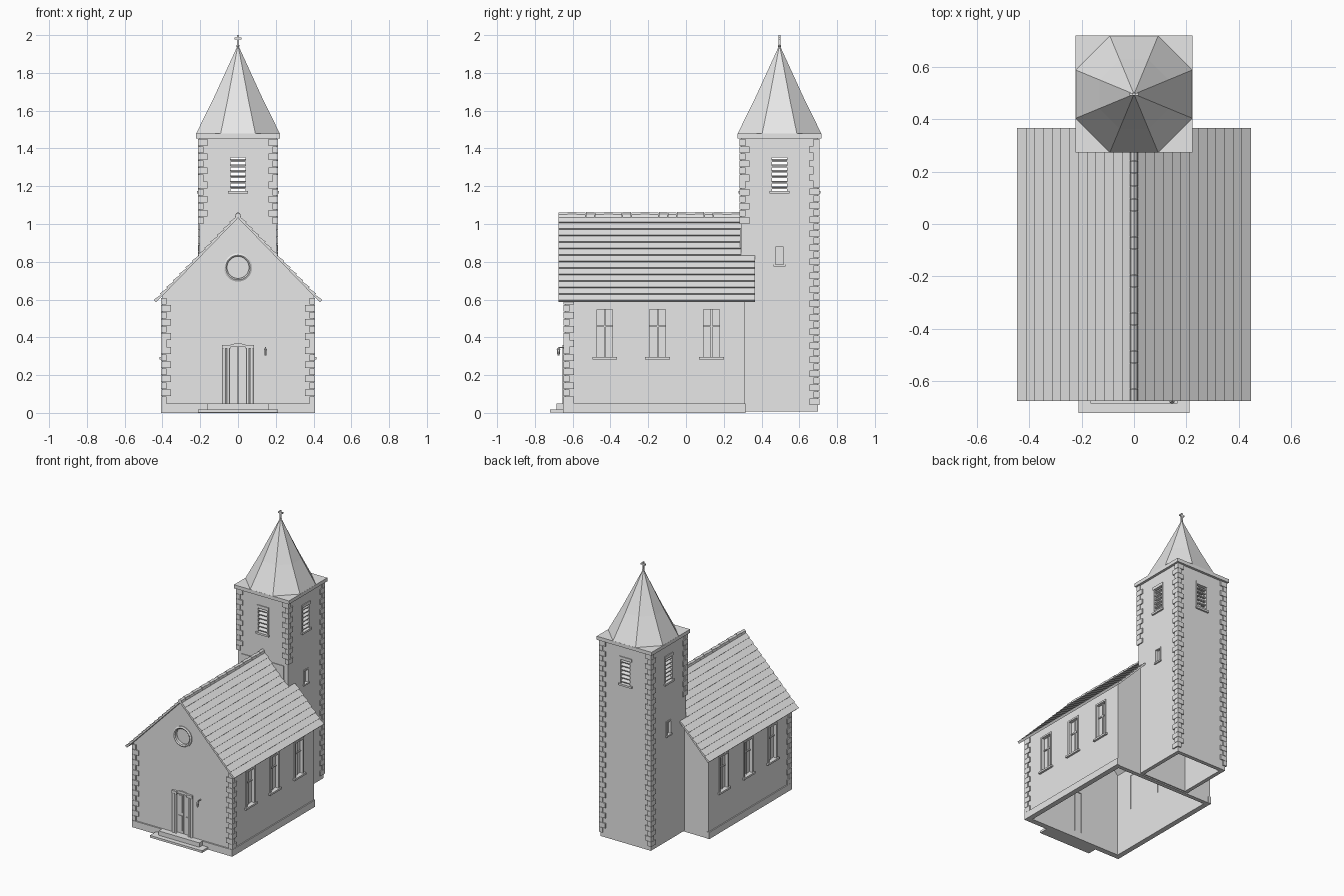
import bpy, bmesh, math
from mathutils import Matrix, Vector

if "Cube" in bpy.data.objects:
    bpy.data.objects.remove(bpy.data.objects["Cube"])

stone = bpy.data.materials.new("plain_grey")
stone.diffuse_color = (0.8, 0.8, 0.8, 1)
stone.use_nodes = True
stone.node_tree.nodes["Principled BSDF"].inputs["Base Color"].default_value = stone.diffuse_color

TY = 0.495           # tower centre along y
TH = 0.205           # tower half width
SL = 1.03            # roof slope
FRONT, BACK = -0.64, 0.31


def finish(name, bm):
    bmesh.ops.recalc_face_normals(bm, faces=bm.faces)
    me = bpy.data.meshes.new(name)
    bm.to_mesh(me)
    bm.free()
    me.materials.append(stone)
    ob = bpy.data.objects.new(name, me)
    bpy.context.scene.collection.objects.link(ob)
    return ob


def box(bm, x0, x1, y0, y1, z0, z1, m=Matrix()):
    size = Matrix.Diagonal((x1 - x0, y1 - y0, z1 - z0, 1))
    mid = Matrix.Translation(((x0 + x1) / 2, (y0 + y1) / 2, (z0 + z1) / 2))
    bmesh.ops.create_cube(bm, size=1, matrix=m @ mid @ size)


def prism(bm, pts, y0, y1):
    """Extrude an (x, z) profile along y."""
    a = [bm.verts.new((x, y0, z)) for x, z in pts]
    b = [bm.verts.new((x, y1, z)) for x, z in pts]
    bm.faces.new(a)
    bm.faces.new(b[::-1])
    for i in range(len(pts)):
        j = (i + 1) % len(pts)
        bm.faces.new((a[i], a[j], b[j], b[i]))


def cylinder(bm, r, depth, loc, n=12, axis='Z'):
    rot = Matrix.Rotation(math.pi / 2, 4, 'X') if axis == 'Y' else Matrix()
    bmesh.ops.create_cone(bm, cap_ends=True, segments=n, radius1=r, radius2=r,
                          depth=depth, matrix=Matrix.Translation(loc) @ rot)


def cut(ob, bm):
    """Subtract a helper mesh and bake the result."""
    helper = finish("cutter", bm)
    helper.hide_render = True
    mod = ob.modifiers.new("cut", 'BOOLEAN')
    mod.operation, mod.solver, mod.object = 'DIFFERENCE', 'EXACT', helper
    dg = bpy.context.evaluated_depsgraph_get()
    ob_mesh = bpy.data.meshes.new_from_object(ob.evaluated_get(dg))
    ob.modifiers.clear()
    ob.data = ob_mesh
    bpy.data.objects.remove(helper)


def house(w, top):
    e = top - SL * w
    return [(-w, 0), (w, 0), (w, e), (0, top), (-w, e)]


# Hollow nave, open below, with window and door openings
bm = bmesh.new()
prism(bm, house(0.40, 1.032), FRONT, BACK)
nave = finish("nave_walls", bm)
bm = bmesh.new()
inner = [(x, z if z else -0.1) for x, z in house(0.37, 0.99)]
prism(bm, inner, FRONT + 0.03, BACK - 0.03)
cut(nave, bm)
WIN = (-0.43, -0.15, 0.135)
bm = bmesh.new()
for y in WIN:
    box(bm, -0.5, 0.5, y - 0.045, y + 0.045, 0.295, 0.55)
cylinder(bm, 0.06, 0.1, (0, FRONT, 0.77), 32, 'Y')
box(bm, -0.055, 0.055, -0.7, -0.6, 0.05, 0.355)
cut(nave, bm)

# Plinth band around the nave foot
bm = bmesh.new()
for s in (-1, 1):
    a, b = sorted((s * 0.385, s * 0.408))
    box(bm, a, b, FRONT - 0.01, BACK + 0.004, 0, 0.05)
box(bm, -0.39, 0.39, FRONT - 0.01, FRONT + 0.02, 0, 0.05)
finish("plinth", bm)

# Nave side windows: surround, glazing bars, pane and sill
bm, pane, sill = bmesh.new(), bmesh.new(), bmesh.new()
for turn in (0, math.pi):
    for y in WIN:
        y = y if turn == 0 else -y
        m = Matrix.Rotation(turn, 4, 'Z')
        for e in (-1, 1):
            c = y + e * 0.048
            box(bm, 0.385, 0.406, c - 0.006, c + 0.006, 0.295, 0.56, m)
        box(bm, 0.385, 0.406, y - 0.054, y + 0.054, 0.548, 0.56, m)
        box(bm, 0.376, 0.388, y - 0.004, y + 0.004, 0.295, 0.55, m)
        box(bm, 0.376, 0.388, y - 0.045, y + 0.045, 0.455, 0.463, m)
        box(pane, 0.373, 0.38, y - 0.045, y + 0.045, 0.295, 0.55, m)
        box(sill, 0.38, 0.415, y - 0.066, y + 0.066, 0.283, 0.296, m)
finish("nave_window_frames", bm)
finish("nave_window_panes", pane)
finish("nave_window_sills", sill)

# Round gable window
bm = bmesh.new()
bmesh.ops.create_circle(bm, segments=32, radius=1)
ring = [v.co.copy() for v in bm.verts]
bm.clear()
prof = [(0.058, 0.02), (0.058, -0.006), (0.065, -0.012), (0.075, -0.006), (0.075, 0.005)]
loops = [[bm.verts.new((c.x * r, FRONT + d, 0.77 + c.y * r)) for c in ring] for r, d in prof]
for k in range(len(prof)):
    la, lb = loops[k], loops[(k + 1) % len(prof)]
    for i in range(32):
        j = (i + 1) % 32
        bm.faces.new((la[i], la[j], lb[j], lb[i]))
finish("round_window_frame", bm)
bm = bmesh.new()
cylinder(bm, 0.06, 0.006, (0, FRONT + 0.018, 0.77), 32, 'Y')
finish("round_window_pane", bm)

# Double door with jamb columns
bm = bmesh.new()
for s in (-1, 1):
    a, b = sorted((s * 0.002, s * 0.055))
    box(bm, a, b, FRONT + 0.012, FRONT + 0.024, 0.05, 0.355)
    c = s * 0.028
    for z0, z1 in ((0.07, 0.18), (0.2, 0.33)):
        box(bm, c - 0.015, c + 0.015, FRONT + 0.007, FRONT + 0.015, z0, z1)
finish("door_leaves", bm)
bm = bmesh.new()
for s in (-1, 1):
    for x, r in ((0.052, 0.007), (0.073, 0.009)):
        cylinder(bm, r, 0.3, (s * x, FRONT - 0.004, 0.2))
        box(bm, s * x - 0.011, s * x + 0.011, FRONT - 0.015, FRONT + 0.01, 0.34, 0.36)
prism(bm, [(0.052 * math.cos(t * math.pi / 8), 0.348 + 0.02 * math.sin(t * math.pi / 8))
           for t in range(9)], FRONT - 0.008, FRONT + 0.02)
finish("door_surround", bm)

# Entrance steps
bm = bmesh.new()
box(bm, -0.165, 0.165, -0.685, FRONT, 0.018, 0.05)
box(bm, -0.212, 0.212, -0.72, FRONT, 0.002, 0.018)
finish("steps", bm)

# Wall lantern on a bracket
bm = bmesh.new()
box(bm, 0.142, 0.148, -0.675, FRONT, 0.343, 0.349)
bmesh.ops.create_cone(bm, cap_ends=True, segments=6, radius1=0.006, radius2=0.009, depth=0.03,
                      matrix=Matrix.Translation((0.145, -0.675, 0.32)))
bmesh.ops.create_cone(bm, cap_ends=True, segments=6, radius1=0.011, radius2=0.001, depth=0.012,
                      matrix=Matrix.Translation((0.145, -0.675, 0.341)))
finish("lantern", bm)

# Roof: stepped courses on a base slab, notched around the tower
bm, slab = bmesh.new(), bmesh.new()
ROWS, EAVE, Y0 = 13, 0.445, -0.675
nrm = Vector((SL, 1)).normalized()


def on_roof(x, off, s):
    return (s * (x + nrm.x * off), 1.032 - SL * x + nrm.y * off)


for s in (-1, 1):
    for xa, xb, ye in ((0, TH, TY - TH), (TH, EAVE - 0.012, 0.365)):
        prism(slab, [(s * xa, 1.032 - SL * xa), (s * xb, 1.032 - SL * xb),
                     on_roof(xb, 0.009, s), (s * xa, 1.0449 - SL * xa)], Y0, ye)
    for i in range(ROWS):
        xa, xb = ((EAVE - 0.012) * (i + k) / ROWS for k in (0, 1))
        ye = 0.365 if xa > TH - 0.012 else TY - TH
        top = (0, 1.046) if i == 0 else on_roof(xa, 0.01, s)
        low = (0, 1.032) if i == 0 else on_roof(xa, 0.003, s)
        prism(bm, [low, on_roof(xb, 0.003, s), on_roof(xb, 0.018, s), top], Y0, ye)
finish("roof_courses", bm)
finish("roof_slab", slab)

# Ridge tiles
bm = bmesh.new()
N = 20
step = (TY - TH - Y0) / N
for i in range(N):
    h = 0.003 * (i % 2)
    prism(bm, [(-0.016, 1.035), (0.016, 1.035), (0.012, 1.05 + h), (0, 1.06 + h), (-0.012, 1.05 + h)],
          Y0 + i * step, Y0 + (i + 0.97) * step)
finish("ridge_tiles", bm)

# Hollow tower, open below, with louvre and stair window openings
bm = bmesh.new()
box(bm, -TH, TH, TY - TH, TY + TH, 0.008, 1.455)
tower = finish("tower_walls", bm)
bm = bmesh.new()
box(bm, -TH + 0.028, TH - 0.028, TY - TH + 0.028, TY + TH - 0.028, -0.1, 1.44)
cut(tower, bm)
bm = bmesh.new()
box(bm, -0.042, 0.042, 0.1, 0.9, 1.175, 1.355)
cut(tower, bm)
bm = bmesh.new()
box(bm, -0.4, 0.4, TY - 0.042, TY + 0.042, 1.175, 1.355)
box(bm, -0.4, 0.4, TY - 0.022, TY + 0.022, 0.785, 0.88)
cut(tower, bm)

# Belfry louvres and surrounds on four sides, stair windows on two
slats, frame, stair = bmesh.new(), bmesh.new(), bmesh.new()
for q in range(4):
    m = Matrix.Translation((0, TY, 0)) @ Matrix.Rotation(q * math.pi / 2, 4, 'Z')
    for i in range(6):
        t = m @ Matrix.Translation((0, -TH + 0.014, 1.192 + i * 0.029)) @ Matrix.Rotation(0.25, 4, 'X')
        box(slats, -0.042, 0.042, -0.015, 0.015, -0.004, 0.004, t)
    box(frame, -0.054, 0.054, -TH - 0.012, -TH + 0.01, 1.162, 1.176, m)
    box(frame, -0.05, 0.05, -TH - 0.006, -TH + 0.01, 1.352, 1.374, m)
    for s in (-1, 1):
        c = s * 0.044
        box(frame, c - 0.005, c + 0.005, -TH - 0.004, -TH + 0.01, 1.176, 1.352, m)
    if q % 2:
        box(stair, -0.022, 0.022, -TH + 0.018, -TH + 0.024, 0.785, 0.88, m)
        box(stair, -0.033, 0.033, -TH - 0.01, -TH + 0.01, 0.775, 0.786, m)
        box(stair, -0.029, 0.029, -TH - 0.005, -TH + 0.01, 0.879, 0.889, m)
        for s in (-1, 1):
            c = s * 0.025
            box(stair, c - 0.004, c + 0.004, -TH - 0.005, -TH + 0.01, 0.786, 0.879, m)
finish("belfry_louvres", slats)
finish("belfry_surrounds", frame)
finish("stair_windows", stair)

# Flashing panel where the ridge meets the tower
bm = bmesh.new()
box(bm, -0.172, 0.172, TY - TH - 0.005, TY - TH + 0.005, 0.8, 0.98)
finish("tower_panel", bm)


# Corner stones, alternating long and short
def quoins(bm, cx, cy, sx, sy, z0, z1, n):
    h = (z1 - z0) / n
    for i in range(n):
        lx, ly = (0.052, 0.032) if i % 2 else (0.03, 0.054)
        for dx, dy in ((lx, 0.02), (0.02, ly)):
            x0, x1 = sorted((cx, cx - sx * dx))
            y0, y1 = sorted((cy, cy - sy * dy))
            box(bm, x0, x1, y0, y1, z0 + i * h + 0.001, z0 + (i + 1) * h - 0.001)


bm, tq = bmesh.new(), bmesh.new()
for s in (-1, 1):
    quoins(bm, s * 0.408, FRONT - 0.008, s, -1, 0.05, 0.61, 15)
    quoins(tq, s * (TH + 0.008), TY - TH - 0.008, s, -1, 1.0, 1.45, 12)
    quoins(tq, s * (TH + 0.008), TY + TH + 0.008, s, 1, 0.04, 1.45, 38)
finish("nave_quoins", bm)
finish("tower_quoins", tq)

# Cornice slab
bm = bmesh.new()
box(bm, -0.223, 0.223, TY - 0.223, TY + 0.223, 1.452, 1.478)
finish("cornice", bm)

# Eight-sided spire with a slight flare
bm = bmesh.new()
rings = []
for a, z in ((0.222, 1.478), (0.132, 1.66), (0.004, 1.94)):
    r = a / math.cos(math.pi / 8)
    rings.append([bm.verts.new((r * math.cos((k + 0.5) * math.pi / 4),
                                TY + r * math.sin((k + 0.5) * math.pi / 4), z)) for k in range(8)])
for lo, hi in zip(rings, rings[1:]):
    for k in range(8):
        j = (k + 1) % 8
        bm.faces.new((lo[k], lo[j], hi[j], hi[k]))
bm.faces.new(rings[0])
bm.faces.new(rings[-1])
finish("spire", bm)

# Cross on the spire tip
bm = bmesh.new()
box(bm, -0.005, 0.005, TY - 0.005, TY + 0.005, 1.92, 2.0)
box(bm, -0.018, 0.018, TY - 0.005, TY + 0.005, 1.977, 1.988)
bmesh.ops.create_icosphere(bm, subdivisions=1, radius=0.009, matrix=Matrix.Translation((0, TY, 1.943)))
finish("spire_cross", bm)
